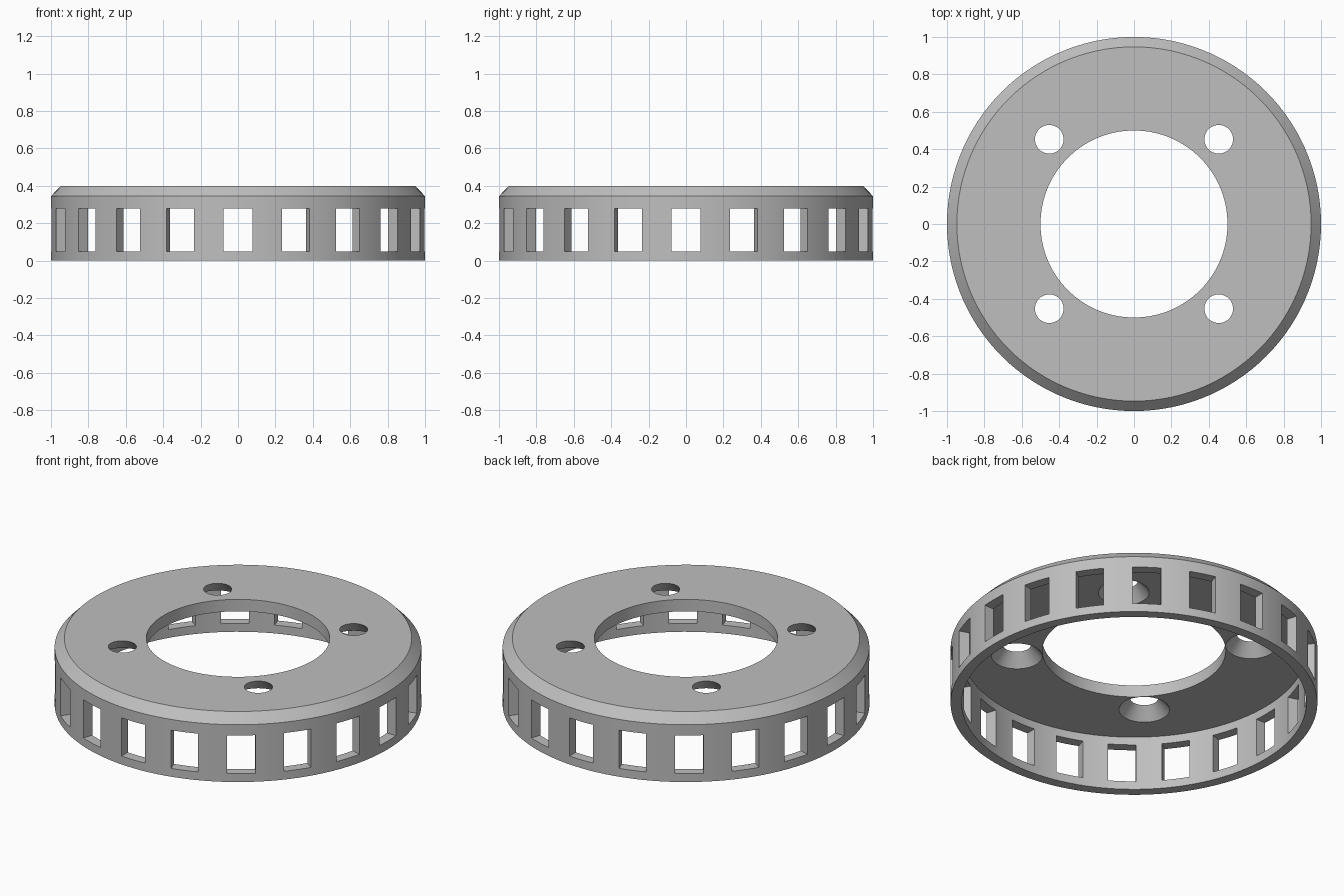
import bpy, bmesh, math
from mathutils import Matrix, Vector

if "Cube" in bpy.data.objects:
    bpy.data.objects.remove(bpy.data.objects["Cube"])

SEGMENTS = 120
TOP, UNDERSIDE = 0.40, 0.328
WINDOWS = 20

grey = bpy.data.materials.new("light grey")
grey.use_nodes = True
colour = (0.52, 0.52, 0.52, 1)
grey.diffuse_color = colour
grey.node_tree.nodes["Principled BSDF"].inputs["Base Color"].default_value = colour


def make_object(name, bm):
    bmesh.ops.recalc_face_normals(bm, faces=bm.faces)
    mesh = bpy.data.meshes.new(name)
    bm.to_mesh(mesh)
    bm.free()
    mesh.materials.append(grey)
    obj = bpy.data.objects.new(name, mesh)
    bpy.context.scene.collection.objects.link(obj)
    return obj


def cut(obj, cutter):
    """Subtract the cutter, bake the result and remove the cutter."""
    cutter.hide_render = True
    mod = obj.modifiers.new("cut", "BOOLEAN")
    mod.operation = "DIFFERENCE"
    mod.solver = "EXACT"
    mod.object = cutter
    bpy.ops.object.select_all(action="DESELECT")
    bpy.context.view_layer.objects.active = obj
    obj.select_set(True)
    bpy.ops.object.modifier_apply(modifier=mod.name)
    bpy.data.objects.remove(cutter)


# Cap: chamfered plate with a central opening and a thin outer skirt
profile = [(0.5, TOP), (0.947, TOP), (1, 0.345), (1, 0),
           (0.94, 0), (0.94, UNDERSIDE), (0.5, UNDERSIDE)]
bm = bmesh.new()
verts = [bm.verts.new((r, 0, z)) for r, z in profile]
edges = [bm.edges.new((v, verts[i - 1])) for i, v in enumerate(verts)]
bmesh.ops.spin(bm, geom=verts + edges, cent=(0, 0, 0), axis=(0, 0, 1),
               angle=math.tau, steps=SEGMENTS, use_merge=True)
bmesh.ops.remove_doubles(bm, verts=bm.verts, dist=1e-4)
# Merge the flat top and underside into clean rings
cap = make_object("ring_cap", bm)

# Rectangular windows around the skirt
bm = bmesh.new()
for i in range(WINDOWS):
    place = (Matrix.Rotation(i * math.tau / WINDOWS, 4, "Z")
             @ Matrix.Translation((0.95, 0, 0.165))
             @ Matrix.Diagonal((0.24, 0.155, 0.23, 1)))
    bmesh.ops.create_cube(bm, size=1, matrix=place)
cut(cap, make_object("window_cutter", bm))

# Four screw holes that flare out towards the underside
bm = bmesh.new()
for x in (-0.453, 0.453):
    for y in (-0.453, 0.453):
        bmesh.ops.create_cone(bm, cap_ends=True, segments=48,
                              radius1=0.154, radius2=0.068, depth=0.1,
                              matrix=Matrix.Translation((x, y, 0.36)))
cut(cap, make_object("screw_hole_cutter", bm))

bpy.ops.object.shade_smooth_by_angle(angle=math.radians(25))
